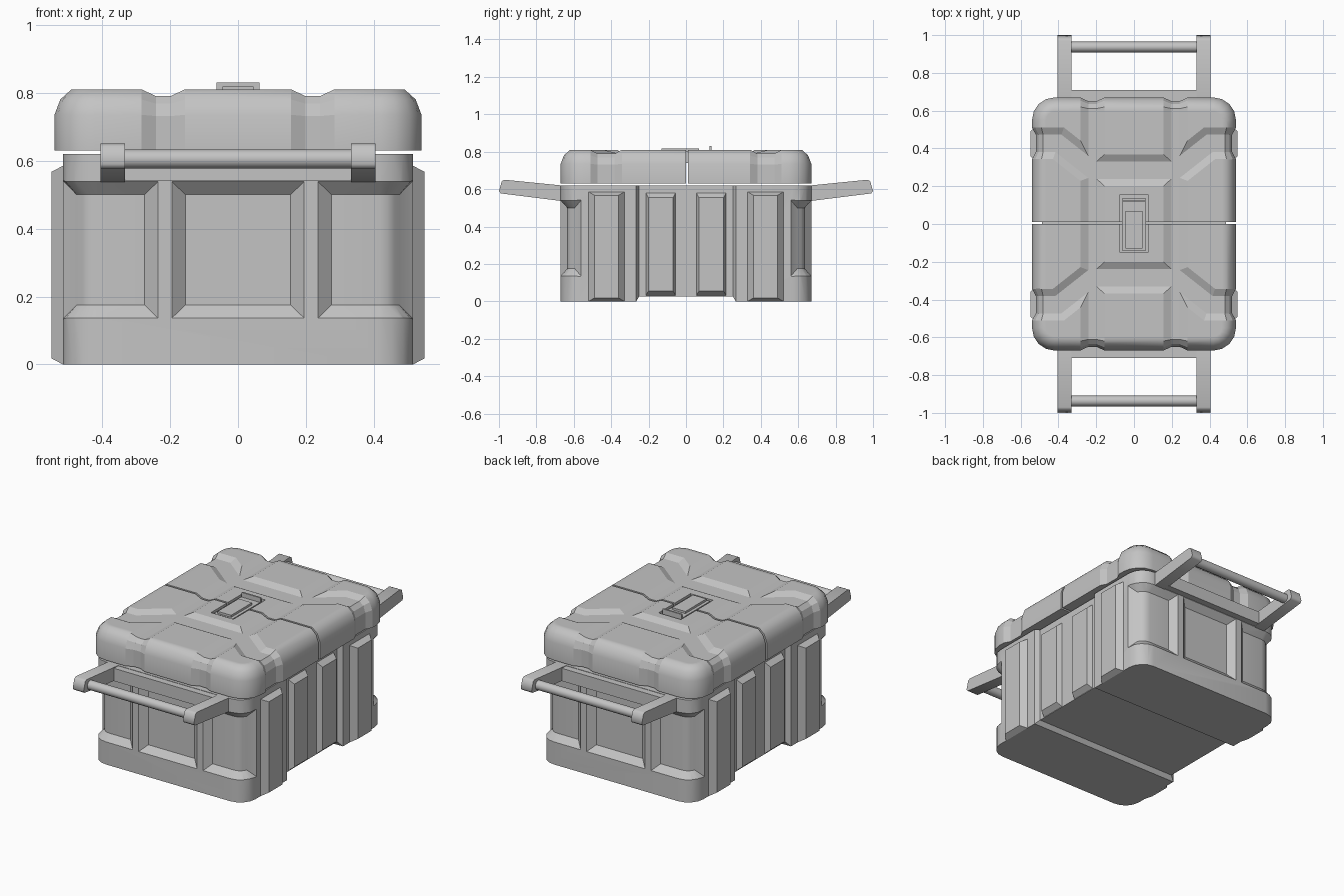
import bpy, bmesh, math
from mathutils import Vector

if "Cube" in bpy.data.objects:
    bpy.data.objects.remove(bpy.data.objects["Cube"])

GREY = bpy.data.materials.new("case grey")
GREY.diffuse_color = (0.55, 0.55, 0.55, 1)
GREY.use_nodes = True
GREY.node_tree.nodes["Principled BSDF"].inputs["Base Color"].default_value = GREY.diffuse_color
BODY = (0.515, 0.67, 0.10)      # half width, half depth, corner radius
LID = (0.54, 0.67, 0.12)


def loft(name, rings, tri=False):
    """Closed solid through rings of equal point count."""
    bm = bmesh.new()
    vs = [[bm.verts.new(p) for p in r] for r in rings]
    n = len(vs[0])
    for a, b in zip(vs, vs[1:]):
        for i in range(n):
            bm.faces.new((a[i], a[(i + 1) % n], b[(i + 1) % n], b[i]))
    bm.faces.new(vs[0][::-1])
    bm.faces.new(vs[-1])
    if tri:
        bmesh.ops.triangulate(bm, faces=bm.faces)
    if bm.calc_volume(signed=True) < 0:
        bmesh.ops.reverse_faces(bm, faces=bm.faces)
    me = bpy.data.meshes.new(name)
    bm.to_mesh(me)
    bm.free()
    me.materials.append(GREY)
    ob = bpy.data.objects.new(name, me)
    bpy.context.collection.objects.link(ob)
    return ob


def rounded(hx, hy, r, z, seg=4):
    pts = []
    for q, (sx, sy) in enumerate(((1, 1), (-1, 1), (-1, -1), (1, -1))):
        for i in range(seg + 1):
            a = math.pi / 2 * (q + i / seg)
            pts.append((sx * (hx - r) + r * math.cos(a), sy * (hy - r) + r * math.sin(a), z))
    return pts


def box(name, x0, x1, y0, y1, z0, z1):
    return loft(name, [[(x0, y0, z), (x1, y0, z), (x1, y1, z), (x0, y1, z)] for z in (z0, z1)])


def groove(path, normals, wf, slope, d, e=0.02, depths=None):
    """Trapezoid channel cutter swept along a surface path."""
    path = [Vector(p) for p in path]
    normals = [Vector(n) for n in normals]
    rings = []
    for i, (p, n) in enumerate(zip(path, normals)):
        t1 = path[i] - path[max(i - 1, 0)]
        t2 = path[min(i + 1, len(path) - 1)] - path[i]
        t1, t2 = (t1 if t1.length else t2), (t2 if t2.length else t1)
        l1, l2 = t1.cross(n).normalized(), t2.cross(n).normalized()
        lat = (l1 + l2) / (1 + l1.dot(l2))
        dep = depths[i] if depths else d
        w0, w1 = wf + (d - dep) * slope, wf + (d + e) * slope
        rings.append([p - lat * w0 - n * dep, p + lat * w0 - n * dep,
                      p + lat * w1 + n * e, p - lat * w1 + n * e])
    return loft("cutter", rings, tri=depths is not None)


def volume(me):
    bm = bmesh.new()
    bm.from_mesh(me)
    v = bm.calc_volume(signed=True)
    bm.free()
    return v


def cut(ob, cutter, solvers=('EXACT', 'MANIFOLD', 'FLOAT')):
    """Subtract the cutter, keeping the first solver result that is sound."""
    before = volume(ob.data)
    for solver in solvers:
        m = ob.modifiers.new("cut", 'BOOLEAN')
        m.operation, m.solver, m.object = 'DIFFERENCE', solver, cutter
        dg = bpy.context.evaluated_depsgraph_get()
        dg.update()
        me = bpy.data.meshes.new_from_object(ob.evaluated_get(dg))
        ob.modifiers.remove(m)
        if 0.85 * before < volume(me) < 0.99999 * before:
            ob.data = me
            break
    bpy.data.objects.remove(cutter)


def smooth(ob, angle=30):
    bpy.ops.object.select_all(action='DESELECT')
    ob.select_set(True)
    bpy.context.view_layer.objects.active = ob
    bpy.ops.object.shade_smooth_by_angle(angle=math.radians(angle))


# --- body tub
hx, hy, r = BODY
body = loft("body", [rounded(hx, hy, r, z) for z in (0, 0.62)])
SOLID = ('MANIFOLD', 'EXACT', 'FLOAT')
# shallow channel down both sides and under the floor
cut(body, groove([(-hx, 0, 0.7), (-hx, 0, 0), (hx, 0, 0), (hx, 0, 0.7)],
                 [(-1, 0, 0), (-1, 0, -1), (1, 0, -1), (1, 0, 0)], 0.25, 0.6, 0.027), SOLID)
D, E, S, ZC, WF = 0.035, 0.02, 1.1, 0.3375, 0.1625
END = -E + 0.002
run = (D + E) * S
for sy in (-1, 1):
    # middle recessed panel
    xs = (-0.155 - run, -0.155, 0.155, 0.155 + run)
    cut(body, groove([(x, sy * hy, ZC) for x in xs], [(0, sy, 0)] * 4, WF, S, D, E,
                     [END, D, D, END]), SOLID)
    for sx in (-1, 1):
        # recessed panel wrapping the corner
        path = [(sx * (0.275 - run), sy * hy, ZC), (sx * 0.275, sy * hy, ZC)]
        nor = [(0, sy, 0)] * 2
        for a in (0, 22.5, 45, 67.5):
            s, c = math.sin(math.radians(a)), math.cos(math.radians(a))
            path.append((sx * (hx - r + r * s), sy * (hy - r + r * c), ZC))
            nor.append((sx * s, sy * c, 0))
        path.append((sx * hx, sy * 0.545, ZC))
        nor.append((sx, 0, 0))
        cut(body, groove(path, nor, WF, S, D, E, [END] + [D] * 5 + [END]), SOLID)
smooth(body)


# --- raised side ribs with chamfered edges
def rib(name, sx, x0, x1, y0, y1, z0, z1, b, bz):
    def ring(x, i, k):
        return [(sx * x, y0 + i, z0 + k), (sx * x, y1 - i, z0 + k),
                (sx * x, y1 - i, z1 - k), (sx * x, y0 + i, z1 - k)]
    loft(name, [ring(x0 - 0.01, 0, 0), ring(x0, 0, 0), ring(x1, b, bz)])


for sx in (-1, 1):
    for sy in (-1, 1):
        y = sorted((sy * 0.33, sy * 0.52))
        rib("outer_side_rib", sx, hx, 0.549, *y, 0, 0.585, 0.03, 0.018)
        y = sorted((sy * 0.055, sy * 0.215))
        rib("inner_side_rib", sx, 0.488, 0.518, *y, 0.03, 0.58, 0.014, 0.025)

# --- lid, shaded smooth first so the groove faces stay flat
hx, hy, r = LID
PROFILE = [(0, 0.63), (0, 0.735), (0.017, 0.78), (0.05, 0.81), (0.075, 0.81)]
lid = loft("lid", [rounded(hx - i, hy - i, r - i, z) for i, z in PROFILE])
smooth(lid, 50)
EDGE = [(0, 0.60, 1, 0), (0, 0.735, 1, 0.2), (0.017, 0.78, 0.85, 0.6), (0.05, 0.81, 0.45, 1)]
# lengthwise grooves
for x in (-0.22, 0.22):
    half = [((x, -hy + i, z), (0, -a, b)) for i, z, a, b in EDGE]
    other = [((x, -p[1], p[2]), (0, -n[1], n[2])) for p, n in reversed(half)]
    cut(lid, groove(*zip(*(half + other)), 0.022, 2.1, 0.02))
# crossing grooves that kink inward to the middle
for sy in (-1, 1):
    half = [((hx - i, sy * 0.427, z), (a, 0, b)) for i, z, a, b in EDGE]
    half += [((0.40, sy * 0.427, 0.81), (0, 0, 1)), ((0.22, sy * 0.285, 0.81), (0, 0, 1))]
    other = [((-p[0], p[1], p[2]), (-n[0], 0, n[2])) for p, n in reversed(half)]
    cut(lid, groove(*zip(*(half + other)), 0.046, 1.9, 0.02))
# latch pocket and the seam between both lid halves
cut(lid, box("cutter", -0.075, 0.075, -0.15, 0.155, 0.77, 0.9))
cut(lid, box("cutter", -0.7, 0.7, -0.001, 0.011, 0.5, 0.9))

# --- latch
box("latch_base", -0.063, 0.063, -0.14, 0.12, 0.74, 0.805)
box("latch_lever", -0.045, 0.045, -0.13, 0.07, 0.80, 0.818)
box("latch_catch", -0.063, 0.063, 0.125, 0.135, 0.74, 0.83)

# --- carrying handles, front and back
ARM = [(0.64, 0.54), (0.67, 0.537), (0.99, 0.577), (1.0, 0.59), (0.985, 0.642),
       (0.97, 0.65), (0.67, 0.62), (0.64, 0.62)]
for sy in (-1, 1):
    for sx in (-1, 1):
        smooth(loft("handle_arm", [[(sx * x, sy * y, z) for y, z in ARM] for x in (0.332, 0.405)]), 60)
    y = sorted((sy * 0.645, sy * 0.71))
    box("handle_mount", -0.34, 0.34, *y, 0.541, 0.618)
    smooth(loft("handle_grip", [[(x, sy * 0.937 + 0.028 * math.cos(k * math.pi / 8),
                                  0.605 + 0.028 * math.sin(k * math.pi / 8)) for k in range(16)]
                                for x in (-0.34, 0.34)]))
